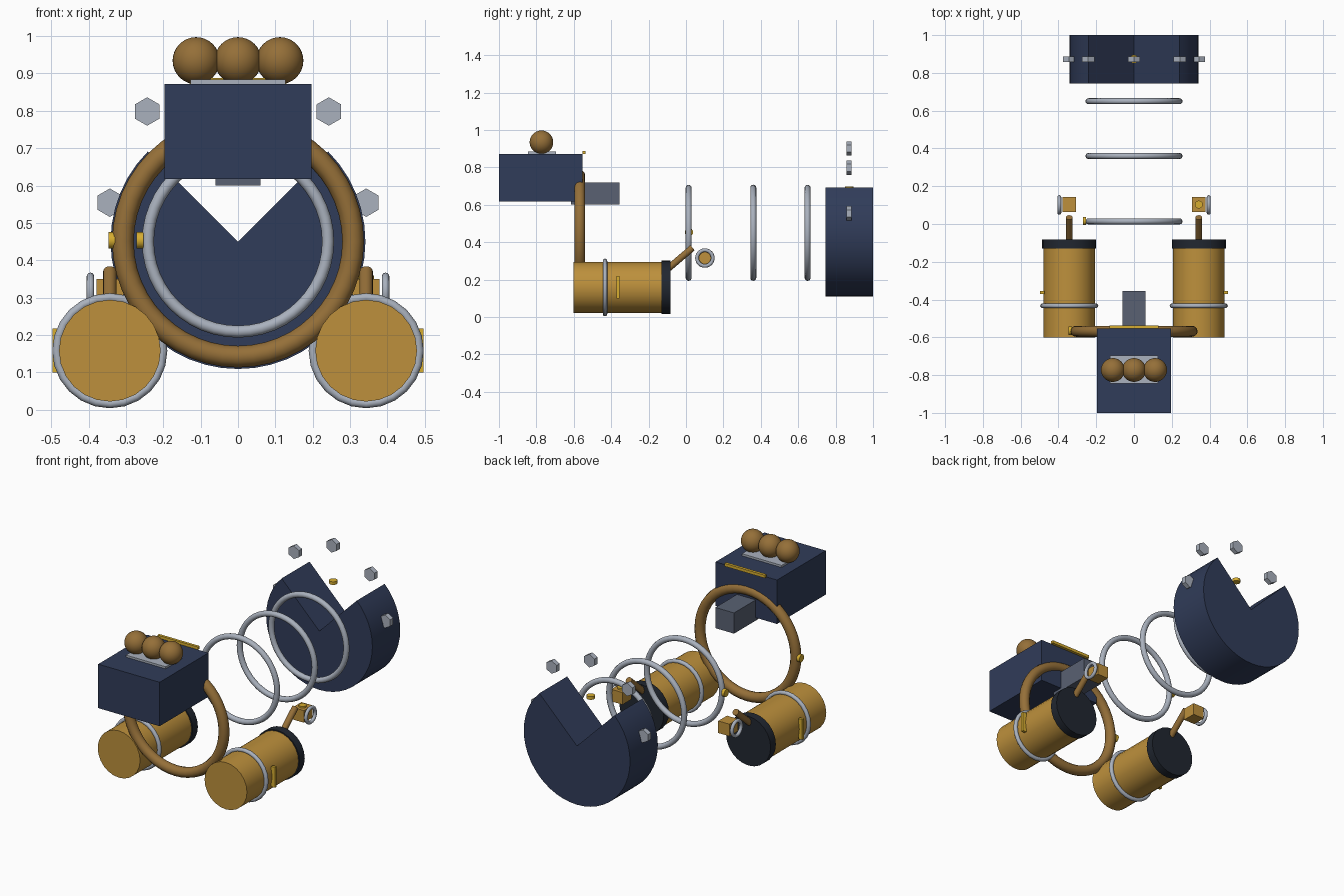
import bpy, bmesh, math
from mathutils import Vector

if "Cube" in bpy.data.objects:
    bpy.data.objects.remove(bpy.data.objects["Cube"])

COLOURS = {
    "navy": (0.03, 0.045, 0.10), "brass": (0.51, 0.28, 0.045), "bronze": (0.30, 0.16, 0.04),
    "gold": (0.68, 0.42, 0.03), "silver": (0.40, 0.44, 0.51), "slate": (0.10, 0.12, 0.17),
    "black": (0.015, 0.02, 0.03),
}
MATS = {}
for key, rgb in COLOURS.items():
    MATS[key] = bpy.data.materials.new(key)
    MATS[key].diffuse_color = (*rgb, 1)

TURN = {"x": (0, math.pi / 2, 0), "y": (math.pi / 2, 0, 0), "z": (0, 0, 0)}


def finish(name, mat, smooth=True):
    ob = bpy.context.object
    ob.name = name
    ob.data.materials.append(MATS[mat])
    if smooth:
        bpy.ops.object.shade_smooth_by_angle(angle=math.radians(35))
    return ob


def box(name, mat, lo, hi):
    lo, hi = Vector(lo), Vector(hi)
    bpy.ops.mesh.primitive_cube_add(size=1, location=(lo + hi) / 2)
    bpy.context.object.scale = hi - lo
    return finish(name, mat, False)


def cyl(name, mat, loc, r, depth, axis, sides=24):
    bpy.ops.mesh.primitive_cylinder_add(vertices=sides, radius=r, depth=depth,
                                        location=loc, rotation=TURN[axis])
    return finish(name, mat, sides > 6)


def ring(name, mat, loc, r, tube, axis, sides=48):
    bpy.ops.mesh.primitive_torus_add(major_radius=r, minor_radius=tube, major_segments=sides,
                                     minor_segments=12, location=loc, rotation=TURN[axis])
    return finish(name, mat)


def rod(name, mat, a, b, r):
    a, b = Vector(a), Vector(b)
    ob = cyl(name, mat, (a + b) / 2, r, (b - a).length, "z", 16)
    ob.rotation_euler = (b - a).to_track_quat("Z", "Y").to_euler()
    return ob


CZ = 0.45  # height of the main axis

# Front housing, its top plate, three balls, rear strip and tongue
box("housing", "navy", (-0.197, -1, 0.617), (0.197, -0.553, 0.872))
box("ball_plate", "silver", (-0.127, -0.845, 0.872), (0.127, -0.695, 0.884))
for i in (-1, 0, 1):
    bpy.ops.mesh.primitive_uv_sphere_add(segments=32, ring_count=16, radius=0.063,
                                         location=(0.112 * i, -0.773, 0.934))
    finish("ball", "bronze")
box("rear_strip", "gold", (-0.13, -0.553, 0.871), (0.13, -0.537, 0.888))
box("tongue", "slate", (-0.06, -0.615, 0.60), (0.06, -0.355, 0.72))

# Rings along the main axis
ring("front_ring", "bronze", (0, -0.568, CZ), 0.308, 0.029, "y")
cyl("front_ring_stud", "gold", (-0.338, -0.565, CZ + 0.003), 0.022, 0.018, "x", 16)
for y in (0.014, 0.36, 0.65):
    ring("inner_ring", "silver", (0, y, CZ), 0.241, 0.016, "y")
cyl("inner_ring_stud", "gold", (-0.262, 0.016, CZ + 0.003), 0.022, 0.018, "x", 16)

# Drum with a quarter wedge missing at the top
bm = bmesh.new()
outline = [(0, CZ)]
for i in range(37):
    a = math.radians(135 + 270 * i / 36)
    outline.append((0.341 * math.cos(a), CZ + 0.341 * math.sin(a)))
face = bm.faces.new([bm.verts.new((x, 0.745, z)) for x, z in outline])
ext = bmesh.ops.extrude_face_region(bm, geom=[face])
bmesh.ops.translate(bm, vec=(0, 0.255, 0),
                    verts=[g for g in ext["geom"] if isinstance(g, bmesh.types.BMVert)])
bmesh.ops.recalc_face_normals(bm, faces=bm.faces)
mesh = bpy.data.meshes.new("drum")
bm.to_mesh(mesh)
bm.free()
drum = bpy.data.objects.new("drum", mesh)
bpy.context.collection.objects.link(drum)
bpy.ops.object.select_all(action="DESELECT")
bpy.context.view_layer.objects.active = drum
drum.select_set(True)
finish("drum", "navy")

# Stud in the wedge and hex nuts around the drum
cyl("drum_stud", "gold", (0, 0.873, 0.688), 0.022, 0.018, "z", 16)
for x, z in ((0, 0.9), (-0.243, 0.798), (0.243, 0.798), (-0.343, 0.554), (0.343, 0.554)):
    nut = cyl("hex_nut", "silver", (x, 0.872, z), 0.038, 0.028, "y", 6)

# Side canisters, mirrored left and right
for s in (-1, 1):
    x, z = 0.343 * s, 0.158
    cyl("canister", "brass", (x, -0.365, z), 0.136, 0.474, "y")
    cyl("canister_cap", "black", (x, -0.106, z), 0.143, 0.048, "y")
    ring("canister_band", "silver", (x, -0.433, z), 0.142, 0.012, "y", 24)
    box("canister_gauge", "gold", (0.485 * s - 0.012, -0.371, 0.10),
        (0.485 * s + 0.012, -0.355, 0.218))
    rod("canister_spout", "bronze", (x, -0.10, 0.255), (x, 0.035, 0.37), 0.018)
    box("valve_block", "brass", (x - 0.036, 0.063, 0.28), (x + 0.036, 0.143, 0.35))
    ring("valve_ring", "silver", (0.395 * s, 0.101, 0.315), 0.042, 0.01, "x", 24)
cyl("valve_stud", "gold", (0.343, 0.103, 0.352), 0.021, 0.014, "z", 16)

for m in bpy.data.materials:
    if m.users and not m.is_grease_pencil:
        m.use_nodes = True
        m.node_tree.nodes["Principled BSDF"].inputs["Base Color"].default_value = m.diffuse_color
